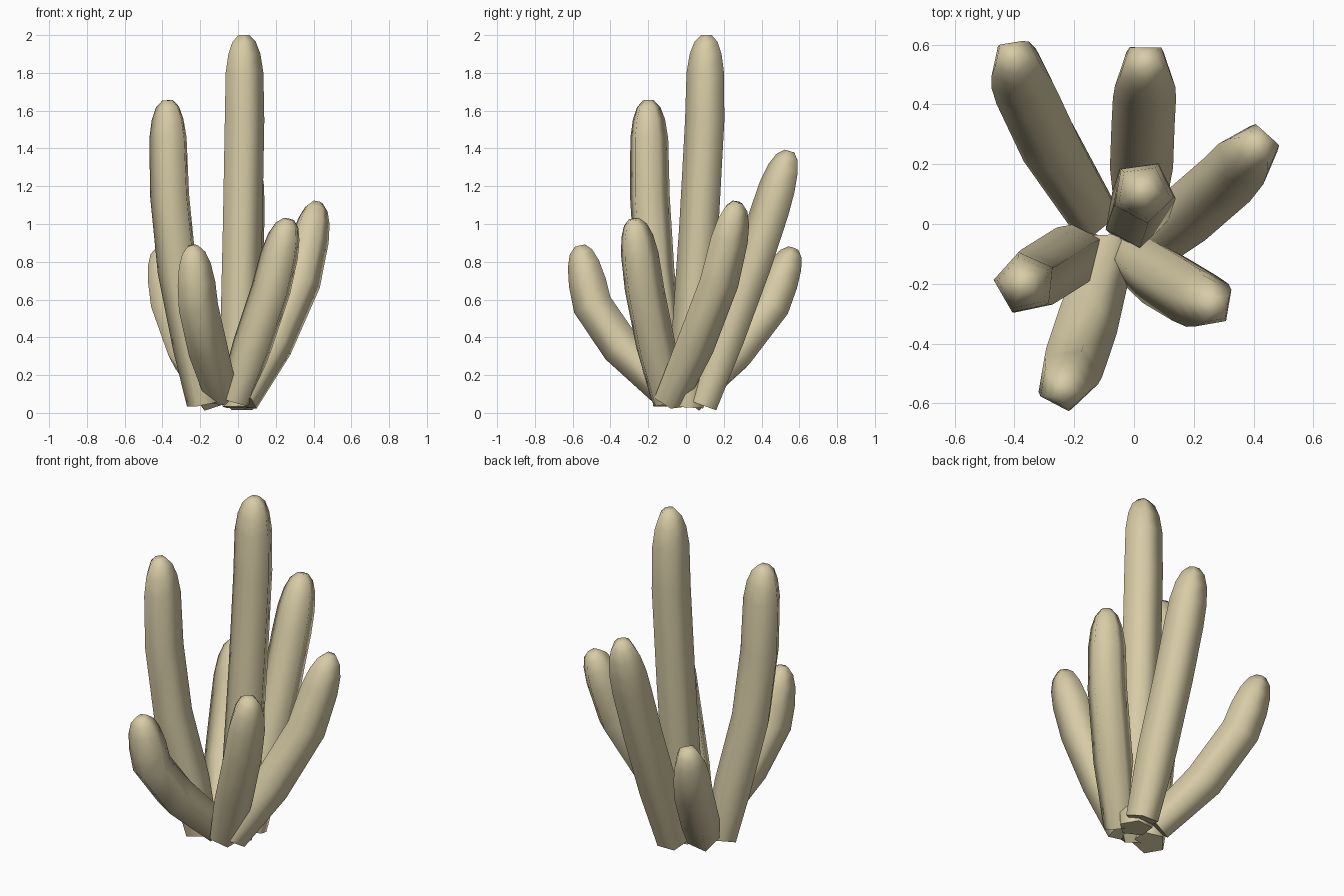
import bpy, bmesh, math
from mathutils import Vector

if "Cube" in bpy.data.objects:
    bpy.data.objects.remove(bpy.data.objects["Cube"])

mat = bpy.data.materials.new("tan")
mat.diffuse_color = (0.68, 0.60, 0.38, 1)
mat.use_nodes = True
mat.node_tree.nodes["Principled BSDF"].inputs["Base Color"].default_value = mat.diffuse_color

# Rounded tip: (distance back from the end, radius)
TIP = [(0.20, 0.106), (0.10, 0.09), (0.035, 0.065), (0.0, 0.03)]


def stalk(name, phase, path):
    """Five-sided tapering stalk swept along a path, last point is the tip."""
    pts = [Vector(p) for p in path]
    end = (pts[-1] - pts[-2]).normalized()
    rings = []
    for i, p in enumerate(pts[:-1]):
        t = (pts[i + 1] - pts[max(i - 1, 0)]).normalized()
        rings.append((p, t, 0.092 if i == 0 else 0.111))
    for back, r in TIP:
        rings.append((pts[-1] - end * back, end, r))

    bm = bmesh.new()
    loops = []
    for p, t, r in rings:
        q = Vector((0, 0, 1)).rotation_difference(t)
        loops.append([bm.verts.new(p + q @ Vector((
            r * math.cos(math.radians(phase + 72 * k)),
            r * math.sin(math.radians(phase + 72 * k)), 0))) for k in range(5)])
    for a, b in zip(loops, loops[1:]):
        for k in range(5):
            bm.faces.new((a[k], a[(k + 1) % 5], b[(k + 1) % 5], b[k]))
    bm.faces.new(loops[0][::-1])
    bm.faces.new(loops[-1])
    me = bpy.data.meshes.new(name)
    bm.to_mesh(me)
    bm.free()
    me.materials.append(mat)
    ob = bpy.data.objects.new(name, me)
    bpy.context.collection.objects.link(ob)
    bpy.context.view_layer.objects.active = ob
    ob.select_set(True)
    bpy.ops.object.shade_smooth_by_angle(angle=math.radians(75))
    ob.select_set(False)


# Seven stalks fanning out from a shared base
stalk("centre_stalk", 62, [(0, 0.01, 0.03), (0.005, 0.03, 0.35), (0.02, 0.075, 1.0),
                           (0.03, 0.105, 1.55), (0.03, 0.11, 2.0)])
stalk("left_tall_stalk", 30, [(-0.18, -0.09, 0.05), (-0.235, -0.12, 0.35), (-0.315, -0.17, 0.75),
                              (-0.355, -0.195, 1.15), (-0.37, -0.2, 1.655)])
stalk("back_stalk", 54, [(0.02, 0.09, 0.04), (0.025, 0.22, 0.4), (0.03, 0.36, 0.78),
                         (0.035, 0.455, 1.07), (0.04, 0.55, 1.385)])
stalk("back_left_stalk", 62, [(-0.13, 0.03, 0.08), (-0.27, 0.26, 0.31), (-0.36, 0.45, 0.56),
                              (-0.41, 0.57, 0.87)])
stalk("back_right_stalk", 12, [(0.02, -0.09, 0.07), (0.18, 0.04, 0.36), (0.33, 0.17, 0.7),
                               (0.42, 0.27, 1.115)])
stalk("front_right_stalk", 27, [(-0.015, -0.1, 0.07), (0.08, -0.165, 0.35), (0.18, -0.225, 0.65),
                                (0.27, -0.275, 1.025)])
stalk("front_stalk", 62, [(-0.09, -0.09, 0.1), (-0.165, -0.34, 0.35), (-0.215, -0.49, 0.57),
                          (-0.24, -0.56, 0.885)])
